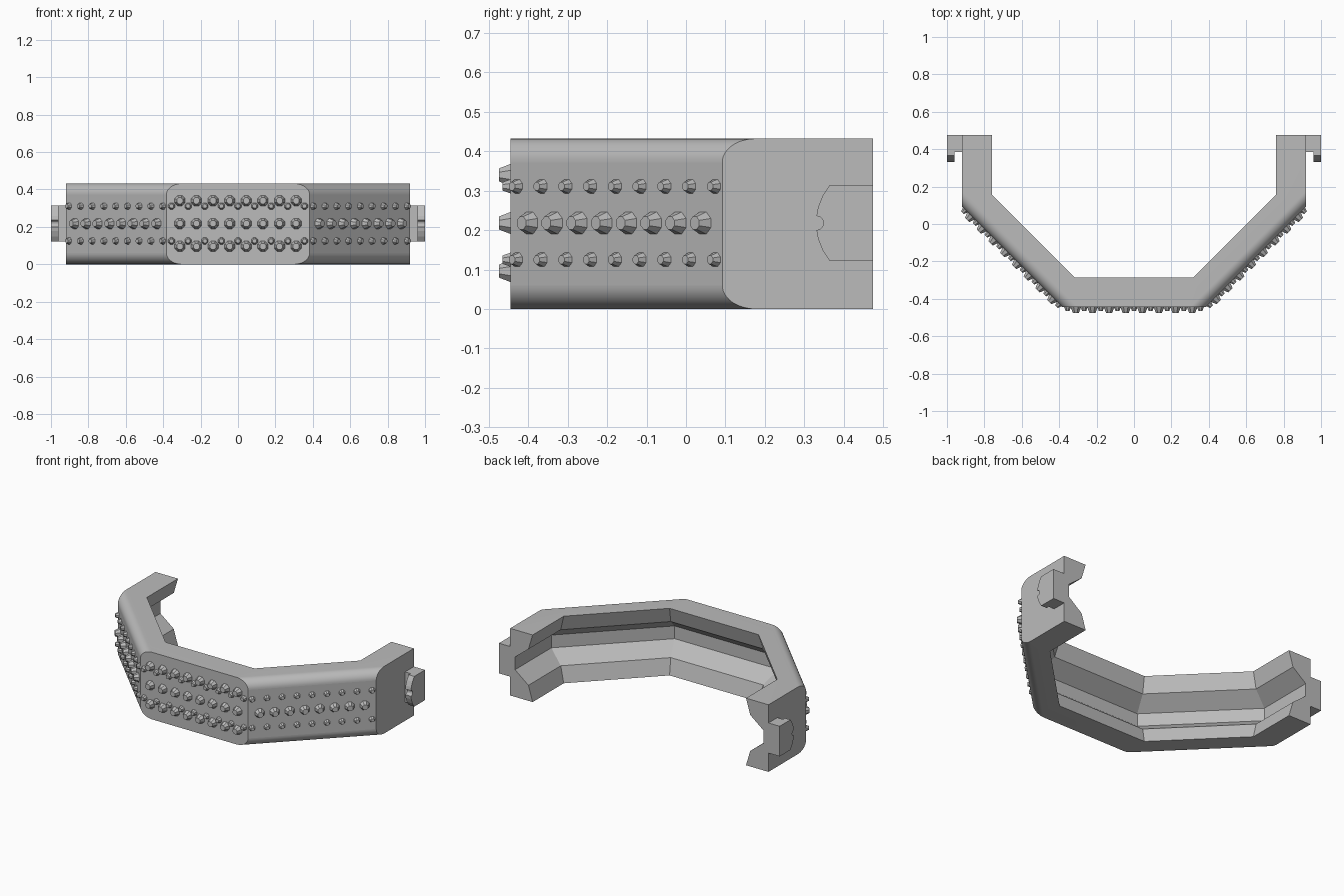
import bpy, bmesh, math
from mathutils import Matrix, Vector

if "Cube" in bpy.data.objects:
    bpy.data.objects.remove(bpy.data.objects["Cube"], do_unlink=True)

H = 0.432                       # bar height
SIDE, BEND, CORNER = 0.92, 0.092, 0.383
FRONT, BACK = -0.445, 0.475
T = math.tan(math.radians(22.5))

grey = bpy.data.materials.new("plain_grey")
grey.use_nodes = True
COLOUR = (0.5, 0.5, 0.5, 1)
grey.diffuse_color = COLOUR
grey.node_tree.nodes["Principled BSDF"].inputs["Base Color"].default_value = COLOUR


def make(name, bm):
    bmesh.ops.recalc_face_normals(bm, faces=bm.faces)
    mesh = bpy.data.meshes.new(name)
    bm.to_mesh(mesh)
    bm.free()
    mesh.materials.append(grey)
    ob = bpy.data.objects.new(name, mesh)
    bpy.context.collection.objects.link(ob)
    return ob


def loft(bm, rings):
    """Join equal closed rings of points and cap both ends."""
    rows = [[bm.verts.new(p) for p in ring] for ring in rings]
    for a, b in zip(rows, rows[1:]):
        for i in range(len(a)):
            j = (i + 1) % len(a)
            bm.faces.new((a[i], a[j], b[j], b[i]))
    bm.faces.new(rows[0])
    bm.faces.new(rows[-1])


def activate(ob):
    bpy.ops.object.select_all(action='DESELECT')
    ob.select_set(True)
    bpy.context.view_layer.objects.active = ob


# Bar: grooved profile of (depth from outer face, height), mitred round the bends
lower = [(0, 0), (0.16, 0), (0.13, 0.10), (0.035, 0.175)]
profile = lower + [(d, H - z) for d, z in reversed(lower)]


def station(index, d, z):
    half = [(SIDE - d, BACK), (SIDE - d, BEND + d * T), (CORNER - d * T, FRONT + d)]
    path = half + [(-x, y) for x, y in reversed(half)]
    return (*path[index], z)


bm = bmesh.new()
loft(bm, [[station(i, d, z) for d, z in profile] for i in range(6)])
bar = make("bumper_bar", bm)

# Rounded upper and lower edges on the two slanted parts
R, OUT, STEPS = 0.06, 0.02, 12
fillet = [(-OUT, R), (0, R)]
for k in range(1, STEPS):
    a = math.pi / 2 * k / STEPS
    fillet.append((R - R * math.cos(a), R - R * math.sin(a)))
fillet += [(R, 0), (R, -OUT), (-OUT, -OUT)]
centre = Vector(((SIDE + CORNER) / 2, (BEND + FRONT) / 2, 0))
along = Vector((1, 1, 0)).normalized()
inward = Vector((-1, 1, 0)).normalized()
for side in (1, -1):
    for top in (False, True):
        bm = bmesh.new()
        rings = []
        for t in (-0.6, 0.6):
            ring = []
            for d, z in fillet:
                p = centre + along * t + inward * d
                ring.append((p.x * side, p.y, H - z if top else z))
            rings.append(ring)
        loft(bm, rings)
        cutter = make("edge_cutter", bm)
        cutter.hide_render = True
        mod = bar.modifiers.new("round_edge", 'BOOLEAN')
        mod.operation = 'DIFFERENCE'
        mod.solver = 'EXACT'
        mod.object = cutter
        activate(bar)
        bpy.ops.object.modifier_apply(modifier=mod.name)
        bpy.data.objects.remove(cutter, do_unlink=True)
activate(bar)
bpy.ops.object.shade_smooth_by_angle(angle=math.radians(25))


# Studs: eight-sided frusta set out in rows on each outer panel
def stud_row(bm, origin, direction, normal, count, z, radius, height):
    spacing = 0.0888
    turn = normal.to_track_quat('Z', 'Y').to_matrix().to_4x4()
    for i in range(count):
        p = origin + direction * spacing * (i - (count - 1) / 2)
        p = Vector((p.x, p.y, z)) + normal * (height / 2 - 0.002)
        bmesh.ops.create_cone(bm, cap_ends=True, segments=8, radius1=radius,
                              radius2=radius * 0.55, depth=height + 0.004,
                              matrix=Matrix.Translation(p) @ turn @ Matrix.Rotation(math.pi / 8, 4, 'Z'))


MID = 0.218
panels = {
    "front": (Vector((0, FRONT, 0)), Vector((1, 0, 0)), Vector((0, -1, 0)), (-0.122, 0, 0.122)),
    "left": (centre, along, -inward, (0,)),
    "right": (Vector((-centre.x, centre.y, 0)), Vector((-along.x, along.y, 0)),
              Vector((inward.x, -inward.y, 0)), (0,)),
}
for name, (origin, direction, normal, big_rows) in panels.items():
    bm = bmesh.new()
    for dz in big_rows:
        stud_row(bm, origin, direction, normal, 8, MID + dz, 0.032, 0.03)
    for dz in (-0.093, 0.093):
        stud_row(bm, origin, direction, normal, 9, MID + dz, 0.021, 0.02)
    make(name + "_studs", bm)

# Side hooks: a plate with a bitten, rounded nose on a shorter stem
nose = [(BACK, 0.097), (0.365, 0.097), (0.347, 0.07), (0.335, 0.04), (0.331, 0.018)]
bite = [(0.331 + 0.018 * math.cos(a), 0.018 * math.sin(a))
        for a in (math.pi / 3, math.pi / 6, 0, -math.pi / 6, -math.pi / 3)]
plate = nose + bite + [(y, -z) for y, z in reversed(nose)]
stem = [(BACK, 0.097), (0.385, 0.097), (0.385, -0.097), (BACK, -0.097)]
for name, side in (("left", 1), ("right", -1)):
    for part, shape, x0, x1 in (("plate", plate, 0.96, 1.0), ("stem", stem, 0.915, 0.96)):
        bm = bmesh.new()
        loft(bm, [[(x * side, y, MID + z) for y, z in shape] for x in (x0, x1)])
        make(f"{name}_hook_{part}", bm)
